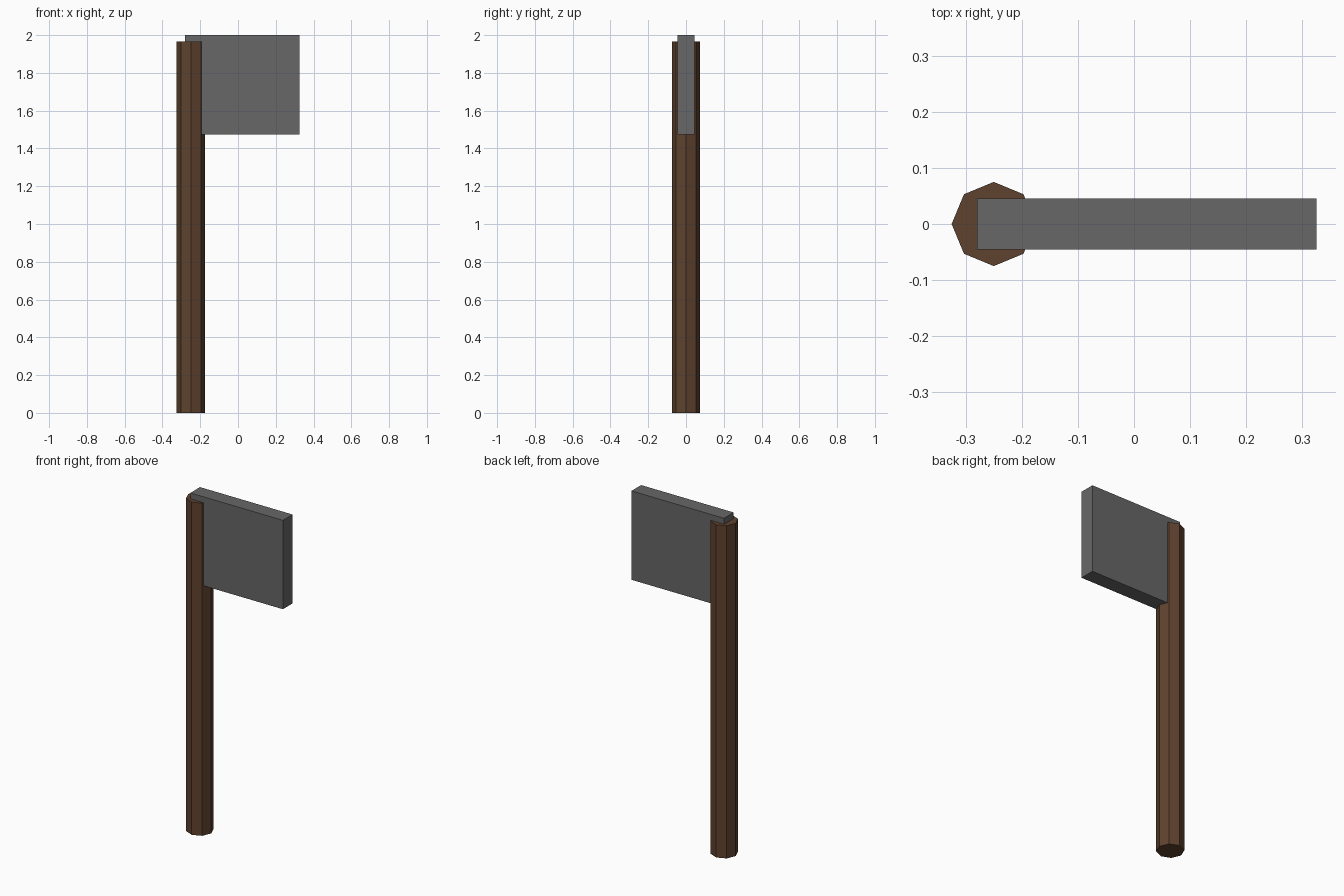
import bpy

if "Cube" in bpy.data.objects:
    bpy.data.objects.remove(bpy.data.objects["Cube"])


def material(name, color):
    m = bpy.data.materials.new(name)
    m.diffuse_color = (*color, 1.0)
    m.use_nodes = True
    m.node_tree.nodes["Principled BSDF"].inputs["Base Color"].default_value = m.diffuse_color
    return m


wood = material("dark wood", (0.112, 0.054, 0.027))
grey = material("dark grey", (0.135, 0.135, 0.14))

# Eight-sided post, corners on the x and y axes
post_height = 1.965
bpy.ops.mesh.primitive_cylinder_add(vertices=8, radius=0.075, depth=post_height,
                                    location=(-0.25, 0, post_height / 2))
post = bpy.context.object
post.name = "post"
post.data.materials.append(wood)

# Flat panel set into the top of the post
x0, x1, z0, z1 = -0.28, 0.325, 1.475, 2.0
bpy.ops.mesh.primitive_cube_add(size=1, location=((x0 + x1) / 2, 0, (z0 + z1) / 2))
panel = bpy.context.object
panel.name = "panel"
panel.scale = (x1 - x0, 0.09, z1 - z0)
bpy.ops.object.transform_apply(location=False, rotation=False, scale=True)
panel.data.materials.append(grey)
